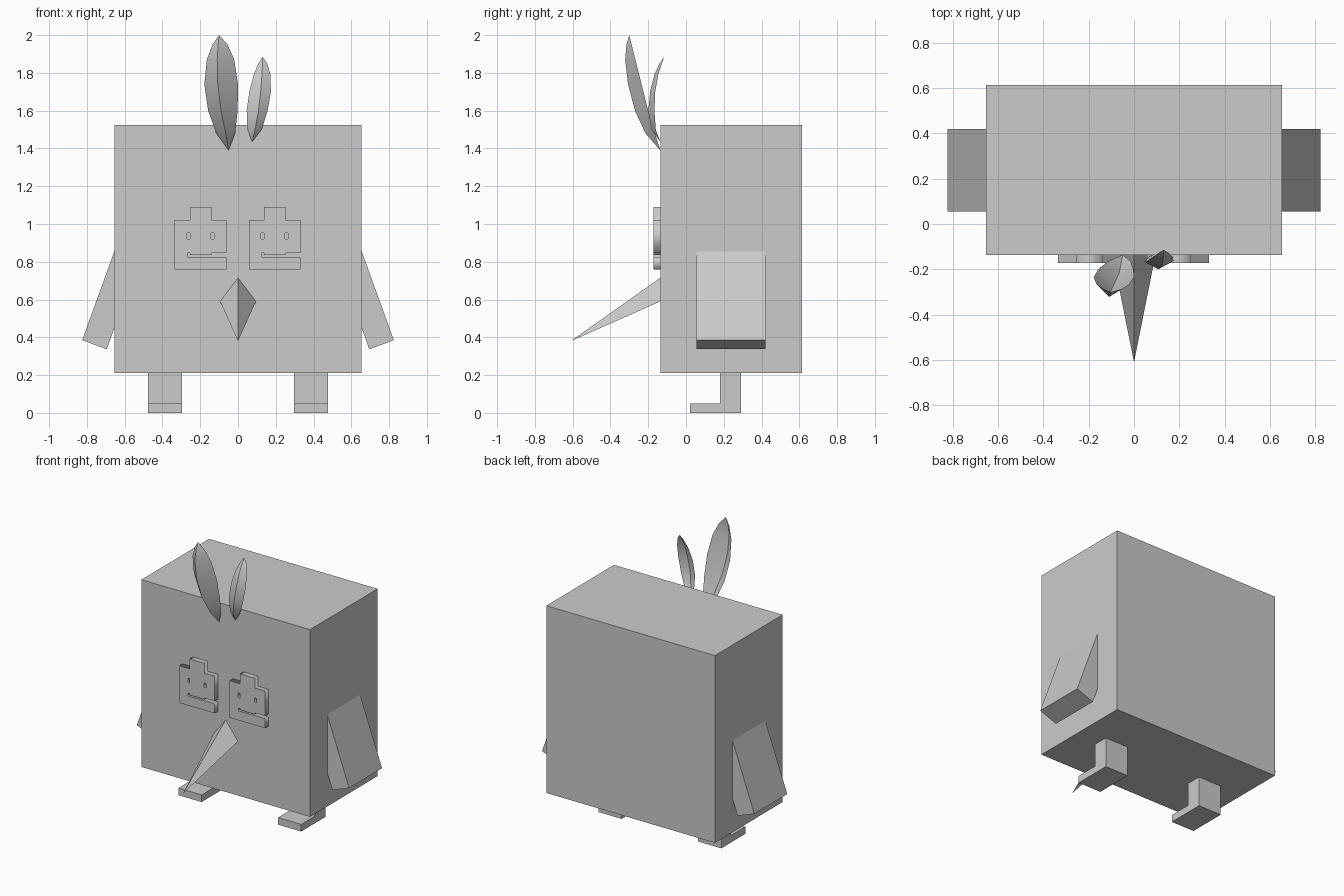
import bpy, bmesh
from math import radians

cube = bpy.data.objects.get("Cube")
if cube:
    bpy.data.objects.remove(cube, do_unlink=True)

grey = bpy.data.materials.new("plain grey")
grey.use_nodes = True
COLOR = (0.6, 0.6, 0.6, 1)
grey.diffuse_color = COLOR
grey.node_tree.nodes["Principled BSDF"].inputs["Base Color"].default_value = COLOR


def add_mesh(name, verts, faces):
    bm = bmesh.new()
    vs = [bm.verts.new(v) for v in verts]
    for f in faces:
        bm.faces.new([vs[i] for i in f])
    bmesh.ops.recalc_face_normals(bm, faces=bm.faces)
    me = bpy.data.meshes.new(name)
    bm.to_mesh(me)
    bm.free()
    me.materials.append(grey)
    ob = bpy.data.objects.new(name, me)
    bpy.context.collection.objects.link(ob)
    return ob


def prism(name, near, far):
    """Closed solid between two matching outlines."""
    n = len(near)
    sides = [(i, (i + 1) % n, (i + 1) % n + n, i + n) for i in range(n)]
    return add_mesh(name, near + far, [range(n), range(n, 2 * n)] + sides)


def rect(x0, x1, z0, z1):
    return [(x0, z0), (x1, z0), (x1, z1), (x0, z1)]


# Body block
FACE_Y, BACK_Y = -0.136, 0.614
block = rect(-0.655, 0.655, 0.21, 1.525)
prism("body", [(x, FACE_Y, z) for x, z in block], [(x, BACK_Y, z) for x, z in block])

# Wings and L-shaped legs, one per side
wing = [(0.655, 0.855), (0.825, 0.385), (0.695, 0.337), (0.525, 0.807)]
leg = [(0.02, 0), (0.29, 0), (0.29, 0.23), (0.18, 0.23), (0.18, 0.05), (0.02, 0.05)]
for side, s in (("left", 1), ("right", -1)):
    prism(side + "_wing", [(s * x, 0.055, z) for x, z in wing],
          [(s * x, 0.42, z) for x, z in wing])
    prism(side + "_leg", [(s * 0.297, y, z) for y, z in leg],
          [(s * 0.477, y, z) for y, z in leg])

# Beak
add_mesh("beak", [(0, FACE_Y, 0.715), (-0.095, FACE_Y, 0.59), (0.095, FACE_Y, 0.59),
                  (0, -0.61, 0.38)], [(0, 1, 2), (0, 1, 3), (0, 2, 3), (1, 2, 3)])

# Eye plates: stepped outline with a side slit and two small holes
plate = [(0, 0), (0.275, 0), (0.275, 0.068), (0.083, 0.068), (0.083, 0.076),
         (0.08, 0.09), (0.068, 0.09), (0.068, 0.068), (0.075, 0.066), (0.275, 0.066)]
plate = [(0, 0), (0.275, 0), (0.275, 0.066), (0.068, 0.066), (0.068, 0.086), (0.08, 0.086),
         (0.08, 0.076), (0.195, 0.076), (0.195, 0.086), (0.275, 0.086), (0.275, 0.26),
         (0.195, 0.26), (0.195, 0.33), (0.08, 0.33), (0.08, 0.26), (0, 0.26)]
holes = [rect(0.066, 0.08, 0.16, 0.192), rect(0.192, 0.208, 0.16, 0.192)]
for name, x0 in (("right_eye", -0.335), ("left_eye", 0.057)):
    curve = bpy.data.curves.new(name, "CURVE")
    curve.dimensions = "2D"
    curve.fill_mode = "BOTH"
    curve.extrude = 0.02
    for outline in [plate] + holes:
        spline = curve.splines.new("POLY")
        spline.points.add(len(outline) - 1)
        for p, (x, z) in zip(spline.points, outline):
            p.co = (x, z, 0, 1)
        spline.use_cyclic_u = True
    curve.materials.append(grey)
    eye = bpy.data.objects.new(name, curve)
    bpy.context.collection.objects.link(eye)
    eye.location = (x0, -0.153, 0.76)
    eye.rotation_euler = (radians(90), 0, 0)
    bpy.ops.object.select_all(action="DESELECT")
    eye.select_set(True)
    bpy.context.view_layer.objects.active = eye
    bpy.ops.object.convert(target="MESH")


def feather(name, base, tip, rows):
    """Folded leaf; rows hold z, left x, ridge x, right x, ridge y, edge y."""
    verts = [base]
    for z, xl, xc, xr, yr, ye in rows:
        verts += [(xl, ye, z), (xc, yr, z), (xr, ye, z)]
    verts.append(tip)
    t = len(verts) - 1
    faces = [(0, 2, 1), (0, 3, 2), (t, t - 3, t - 2), (t, t - 2, t - 1)]
    for r in range(1, t - 3, 3):
        faces += [(r, r + 1, r + 4, r + 3), (r + 1, r + 2, r + 5, r + 4)]
    ob = add_mesh(name, verts, faces)
    bpy.ops.object.select_all(action="DESELECT")
    ob.select_set(True)
    bpy.context.view_layer.objects.active = ob
    bpy.ops.object.shade_smooth_by_angle(angle=radians(30))


# Head feathers
feather("tall_feather", (-0.05, -0.136, 1.39), (-0.10, -0.30, 2.0), [
    (1.48, -0.115, -0.065, -0.015, -0.215, -0.165),
    (1.60, -0.158, -0.09, -0.002, -0.27, -0.20),
    (1.74, -0.178, -0.107, 0.0, -0.307, -0.235),
    (1.87, -0.165, -0.11, -0.02, -0.322, -0.268),
    (1.95, -0.135, -0.105, -0.055, -0.315, -0.288)])
feather("short_feather", (0.075, -0.136, 1.435), (0.13, -0.115, 1.885), [
    (1.50, 0.05, 0.09, 0.125, -0.183, -0.16),
    (1.60, 0.046, 0.108, 0.157, -0.20, -0.167),
    (1.70, 0.06, 0.12, 0.174, -0.19, -0.163),
    (1.79, 0.083, 0.127, 0.172, -0.168, -0.147),
    (1.85, 0.108, 0.13, 0.155, -0.14, -0.128)])
